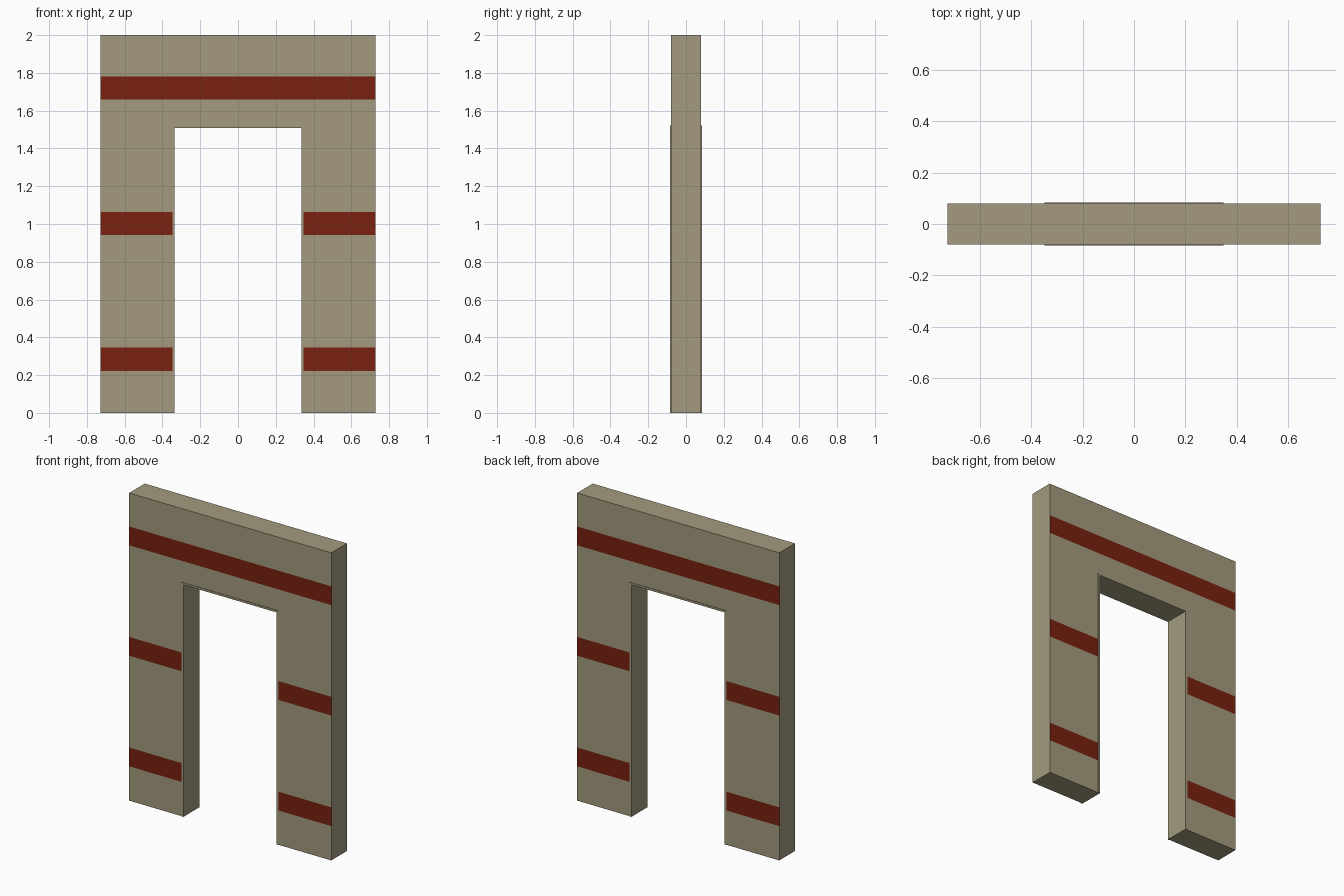
import bpy, bmesh

if "Cube" in bpy.data.objects:
    bpy.data.objects.remove(bpy.data.objects["Cube"])


def material(name, rgb):
    m = bpy.data.materials.new(name)
    m.diffuse_color = (*rgb, 1.0)
    m.use_nodes = True
    m.node_tree.nodes["Principled BSDF"].inputs["Base Color"].default_value = m.diffuse_color
    return m


tan = material("tan plaster", (0.366, 0.323, 0.209))
red = material("dark red stripe", (0.188, 0.0152, 0.0044))


def arch(name, half_w, top, open_w, open_top, half_d, mats, cuts=()):
    """Upside-down U profile, extruded along y and cut at the given heights."""
    profile = [(-half_w, 0), (-open_w, 0), (-open_w, open_top), (open_w, open_top),
               (open_w, 0), (half_w, 0), (half_w, top), (-half_w, top)]
    bm = bmesh.new()
    face = bm.faces.new([bm.verts.new((x, -half_d, z)) for x, z in profile])
    out = bmesh.ops.extrude_face_region(bm, geom=[face])
    verts = [g for g in out["geom"] if isinstance(g, bmesh.types.BMVert)]
    bmesh.ops.translate(bm, vec=(0, 2 * half_d, 0), verts=verts)
    # split into convex pieces, then at the stripe edges
    planes = [((0, 0, z), (0, 0, 1)) for z in (open_top, *cuts)]
    for co, no in planes:
        bmesh.ops.bisect_plane(bm, geom=bm.verts[:] + bm.edges[:] + bm.faces[:],
                               dist=1e-5, plane_co=co, plane_no=no)
    bmesh.ops.recalc_face_normals(bm, faces=bm.faces[:])
    me = bpy.data.meshes.new(name)
    bm.to_mesh(me)
    bm.free()
    for m in mats:
        me.materials.append(m)
    ob = bpy.data.objects.new(name, me)
    bpy.context.collection.objects.link(ob)
    return ob


# Wall with red bands on the front and back only
bands = [(0.223, 0.345), (0.942, 1.064), (1.66, 1.782)]
wall = arch("wall", 0.727, 2.0, 0.342, 1.516, 0.08, [tan, red],
            [z for band in bands for z in band])
for p in wall.data.polygons:
    if abs(p.normal.y) > 0.9 and any(a < p.center.z < b for a, b in bands):
        p.material_index = 1

# Thin raised trim lining the doorway
arch("doorway_trim", 0.348, 1.522, 0.335, 1.509, 0.0835, [tan])
